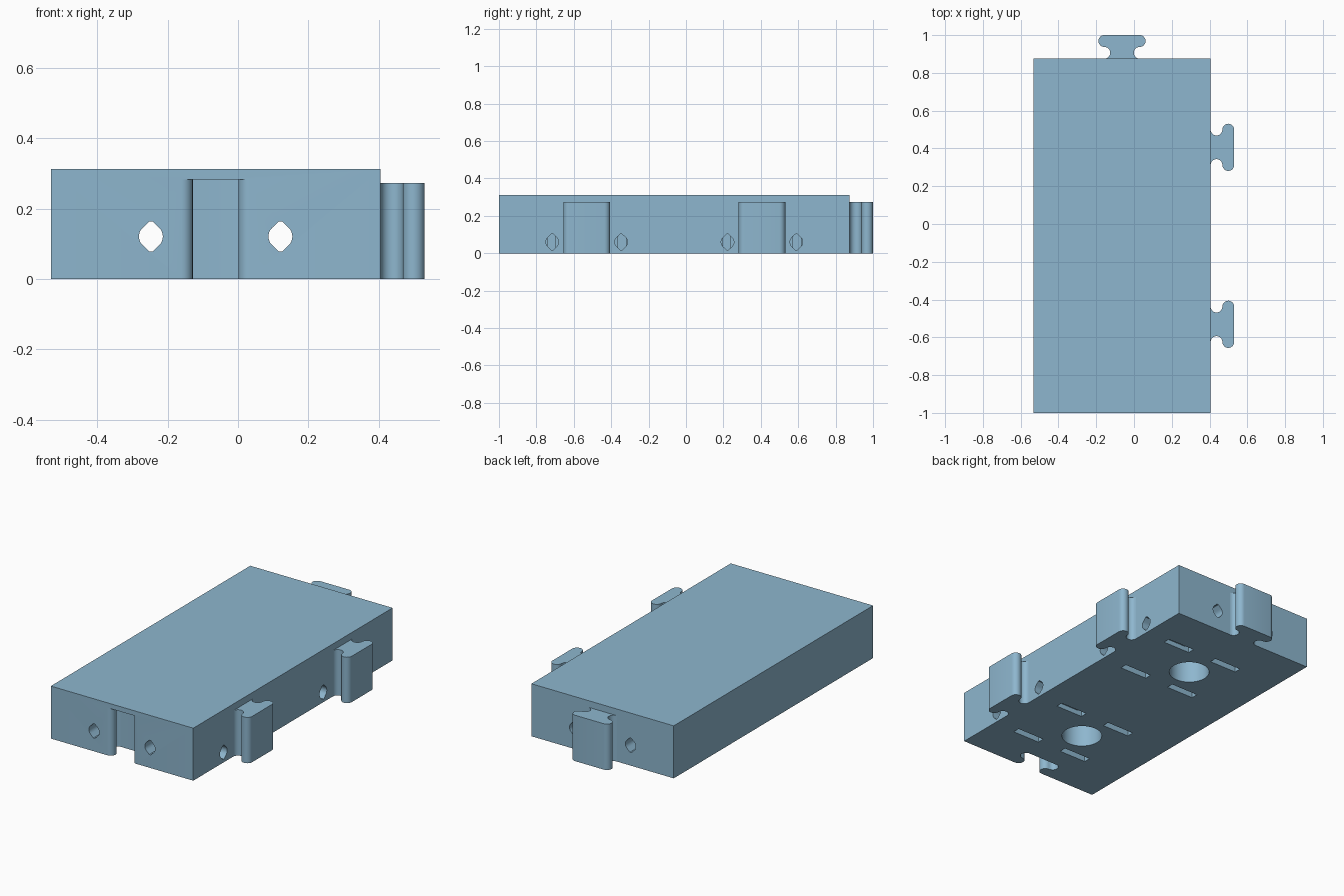
import bpy, bmesh, math
from mathutils import Vector

if "Cube" in bpy.data.objects:
    bpy.data.objects.remove(bpy.data.objects["Cube"])

LEFT, RIGHT, FRONT, BACK = -0.532, 0.4055, -1.0, 0.875
HEIGHT, CX, CELLS = 0.3125, -0.0635, (-0.531, 0.406)
X, Y, Z = Vector((1, 0, 0)), Vector((0, 1, 0)), Vector((0, 0, 1))

blue = bpy.data.materials.new("dusty_blue")
blue.diffuse_color = (0.27, 0.47, 0.62, 1)
blue.use_nodes = True
blue.node_tree.nodes["Principled BSDF"].inputs["Base Color"].default_value = blue.diffuse_color


def prism(name, pts, origin, u, v, w, length):
    """Extrude a 2D outline (in axes u, v) along w."""
    bm = bmesh.new()
    o = Vector(origin)
    face = bm.faces.new([bm.verts.new(o + u * a + v * b) for a, b in pts])
    ext = bmesh.ops.extrude_face_region(bm, geom=[face])
    moved = [g for g in ext["geom"] if isinstance(g, bmesh.types.BMVert)]
    bmesh.ops.translate(bm, vec=w * length, verts=moved)
    bmesh.ops.recalc_face_normals(bm, faces=bm.faces[:])
    me = bpy.data.meshes.new(name)
    bm.to_mesh(me)
    bm.free()
    me.materials.append(blue)
    ob = bpy.data.objects.new(name, me)
    bpy.context.collection.objects.link(ob)
    return ob


def rect(a0, a1, b0, b1):
    return [(a0, b0), (a1, b0), (a1, b1), (a0, b1)]


def arc(cx, cy, r, start, end, n):
    return [(cx + r * math.cos(math.radians(start + (end - start) * i / n)),
             cy + r * math.sin(math.radians(start + (end - start) * i / n)))
            for i in range(n + 1)]


def tee_profile(scale=1.0, root=0.0):
    """Rounded T: concave neck, then a cap with round ends."""
    r = 0.03125
    half = arc(3 * r, r, r, 270, 90, 12) + arc(3 * r, 3 * r, r, -90, 90, 12)[1:]
    half = [(a * scale, b * scale) for a, b in half]
    if root:
        half.insert(0, (half[0][0], -root))
    return half + [(-a, b) for a, b in reversed(half)]


def hole_profile():
    """Round hole with blunt points at top and bottom."""
    r, t, k = 0.034, 0.0425, 0.005
    return (arc(0, 0, r, -45, 45, 8) + [(k, t), (-k, t)]
            + arc(0, 0, r, 135, 225, 8) + [(-k, -t), (k, -t)])


def smooth(ob):
    bpy.ops.object.select_all(action="DESELECT")
    ob.select_set(True)
    bpy.context.view_layer.objects.active = ob
    bpy.ops.object.shade_smooth_by_angle(angle=math.radians(30))


# Main block
body = prism("body", rect(LEFT, RIGHT, FRONT, BACK), (0, 0, 0), X, Y, Z, HEIGHT)

# T-shaped connectors on the back and right sides
connectors = [prism("back_connector", tee_profile(), (CX, BACK, 0), X, Y, Z, 0.273)]
for cy in CELLS:
    connectors.append(prism("side_connector", tee_profile(),
                            (RIGHT, cy, 0), Y, X, Z, 0.273))

# Matching pocket in the front
cutters = [prism("pocket_cutter", tee_profile(1.04, 0.05),
                 (CX, FRONT, -0.05), X, Y, Z, 0.333)]

# Long holes running front to back
for s in (-1, 1):
    cutters.append(prism("long_hole_cutter", hole_profile(),
                         (CX + s * 0.184, FRONT - 0.1, 0.121), X, Z, Y, 2.2))

for cy in CELLS:
    # Round recess underneath
    cutters.append(prism("recess_cutter", arc(0, 0, 0.112, 0, 352.5, 47),
                         (CX, cy, -0.05), X, Y, Z, 0.333))
    for s in (-1, 1):
        # Blind holes in the right side
        cutters.append(prism("side_hole_cutter", hole_profile(),
                             (RIGHT + 0.05, cy + s * 0.184, 0.06), Y, Z, -X, 0.35))
        # Narrow slots underneath
        for x in (-0.17, 0.17):
            cutters.append(prism("slot_cutter", rect(-0.09, 0.09, -0.021, 0.021),
                                 (x, cy + s * 0.188, -0.05), X, Y, Z, 0.255))

# Cut everything out of the block, then remove the cutters
bpy.context.view_layer.objects.active = body
for c in cutters:
    c.hide_render = True
    mod = body.modifiers.new("cut", "BOOLEAN")
    mod.operation, mod.solver, mod.object = "DIFFERENCE", "EXACT", c
    bpy.ops.object.modifier_apply(modifier=mod.name)
    bpy.data.objects.remove(c)

for ob in [body] + connectors:
    smooth(ob)
